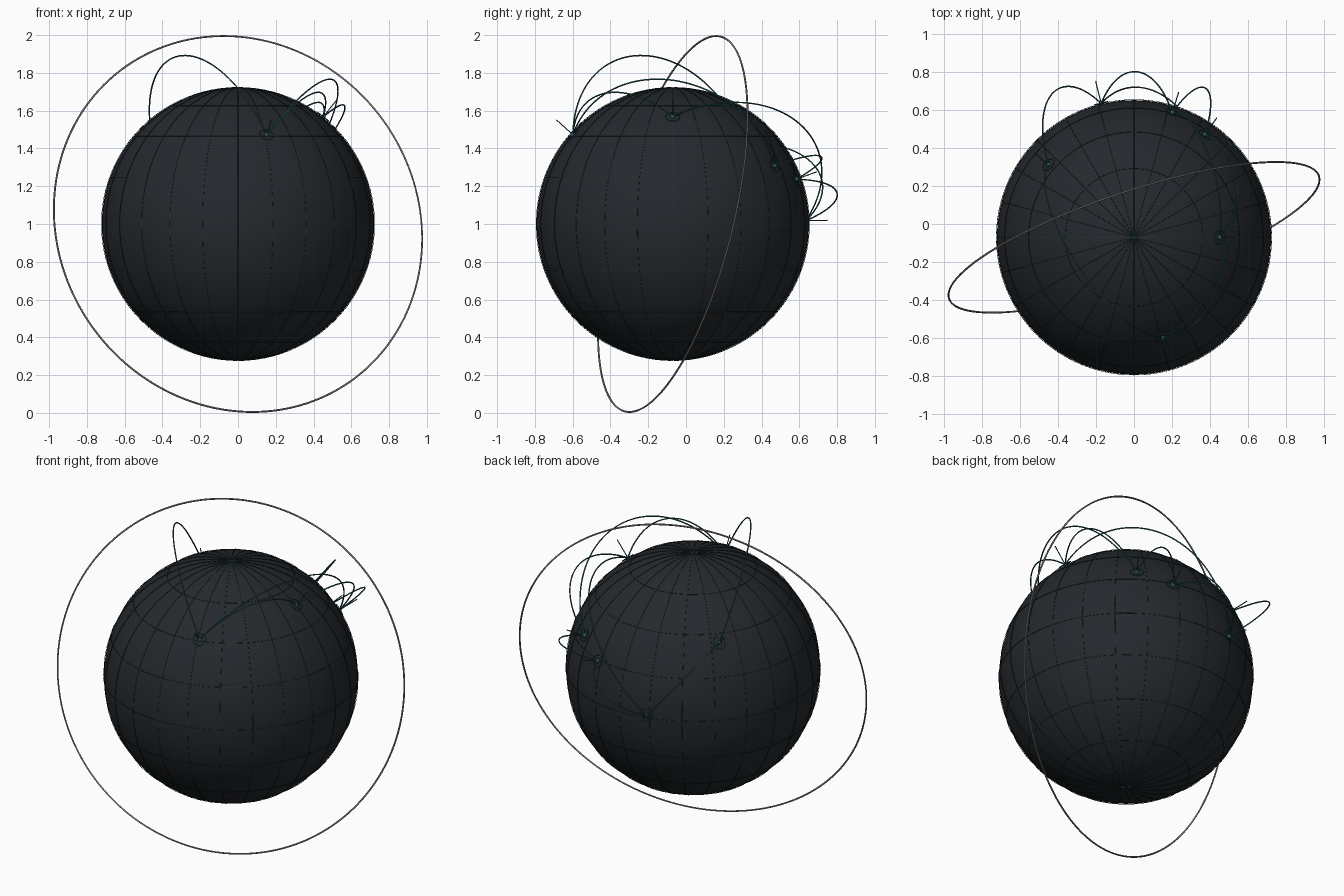
import bpy
from math import sin, cos, pi, radians, acos
from mathutils import Vector

if "Cube" in bpy.data.objects:
    bpy.data.objects.remove(bpy.data.objects["Cube"])

CENTRE = Vector((0, -0.07, 1.0))
R = 0.72          # globe radius
SURF = 0.7235     # radius of the surface details


def material(name, rgb):
    m = bpy.data.materials.new(name)
    m.diffuse_color = (*rgb, 1)
    m.use_nodes = True
    m.node_tree.nodes["Principled BSDF"].inputs["Base Color"].default_value = m.diffuse_color
    return m


DARK = material("dark_slate", (0.018, 0.021, 0.026))
GRID = material("grid_teal", (0.012, 0.035, 0.036))
TEAL = material("deep_teal", (0.02, 0.10, 0.10))
GREY = material("ring_grey", (0.22, 0.22, 0.22))


def direction(lat, lon):
    a, o = radians(lat), radians(lon)
    return Vector((cos(a) * cos(o), cos(a) * sin(o), sin(a)))


def finish(ob, name, mat):
    ob.name = name
    ob.data.materials.clear()
    ob.data.materials.append(mat)
    bpy.ops.object.shade_smooth()


def tubes(name, paths, radius, mat, closed=False):
    """One mesh object made of thin tubes along the paths (about the globe centre)."""
    cu = bpy.data.curves.new(name, 'CURVE')
    cu.dimensions = '3D'
    cu.bevel_depth = radius
    cu.bevel_resolution = 1
    cu.use_fill_caps = True
    for pts in paths:
        sp = cu.splines.new('POLY')
        sp.points.add(len(pts) - 1)
        for p, co in zip(sp.points, pts):
            p.co = (*co, 1)
        sp.use_cyclic_u = closed
    ob = bpy.data.objects.new(name, cu)
    ob.location = CENTRE
    bpy.context.collection.objects.link(ob)
    bpy.ops.object.select_all(action='DESELECT')
    ob.select_set(True)
    bpy.context.view_layer.objects.active = ob
    bpy.ops.object.convert(target='MESH')
    finish(bpy.context.object, name, mat)


def circle(normal, radius, offset=Vector(), n=96):
    u = normal.orthogonal().normalized()
    v = normal.cross(u)
    return [offset + radius * (u * cos(2 * pi * i / n) + v * sin(2 * pi * i / n))
            for i in range(n)]


# globe body
bpy.ops.mesh.primitive_uv_sphere_add(segments=64, ring_count=64, radius=R + 0.001,
                                     location=CENTRE)
finish(bpy.context.object, "globe", DARK)

# latitude and longitude lines
Z = Vector((0, 0, 1))
tubes("latitude_lines",
      [circle(Z, SURF * cos(radians(a)), Z * SURF * sin(radians(a)))
       for a in range(-60, 61, 20)], 0.0015, GRID, True)
tubes("longitude_lines",
      [circle(direction(0, o), SURF) for o in range(0, 180, 15)], 0.0015, GRID, True)

# orbit ring
tubes("orbit_ring", [circle(Vector((-0.306, 0.922, -0.236)).normalized(), 1.024, n=160)],
      0.005, GREY, True)

# marked places: latitude, longitude
PLACES = {
    "west": direction(40.7, -74), "north": direction(51.5, 0),
    "far_east": direction(35.7, 139.7), "gulf": direction(25.2, 55.3),
    "south": direction(19.1, 72.9), "equator": direction(1.35, 103.8),
}
for key, d in PLACES.items():
    bpy.ops.mesh.primitive_uv_sphere_add(segments=16, ring_count=8, radius=0.013,
                                         location=CENTRE + d * 0.726)
    finish(bpy.context.object, "marker_dot_" + key, TEAL)
tubes("marker_rings", [circle(d, 0.036, d * 0.726, 40) for d in PLACES.values()],
      0.0025, TEAL, True)
tubes("marker_beams", [[d * 0.72, d * 0.845] for d in PLACES.values()], 0.003, TEAL)


# raised arcs between the marked places
def arc(a, b, height, n=48):
    a, b = PLACES[a], PLACES[b]
    w = acos(a.dot(b))
    pts = []
    for i in range(n + 1):
        t = i / n
        d = (a * sin((1 - t) * w) + b * sin(t * w)) / sin(w)
        pts.append(d * (0.725 + height * sin(pi * t)))
    return pts


ARCS = [("west", "north", 0.15), ("west", "far_east", 0.226), ("west", "gulf", 0.19),
        ("north", "equator", 0.165), ("north", "gulf", 0.175), ("gulf", "south", 0.215),
        ("south", "equator", 0.16), ("far_east", "equator", 0.195)]
tubes("connection_arcs", [arc(*a) for a in ARCS], 0.004, TEAL)
